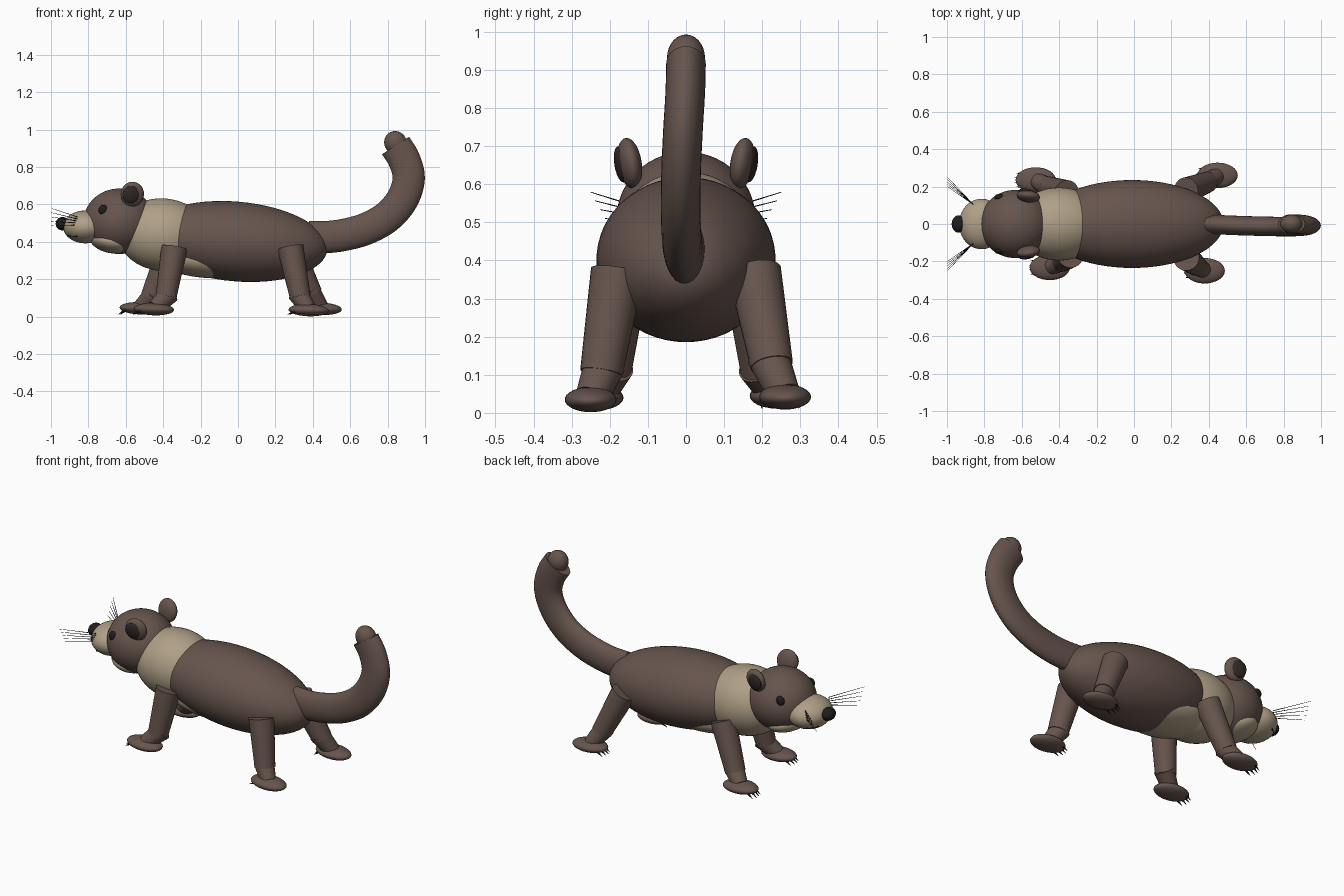
import bpy
from math import radians, sin, cos, pi
from mathutils import Vector

if "Cube" in bpy.data.objects:
    bpy.data.objects.remove(bpy.data.objects["Cube"])


def mat(name, rgb):
    m = bpy.data.materials.new(name)
    m.diffuse_color = (*rgb, 1)
    m.use_nodes = True
    m.node_tree.nodes["Principled BSDF"].inputs["Base Color"].default_value = m.diffuse_color
    return m


BROWN = mat("brown_fur", (0.135, 0.09, 0.075))
CREAM = mat("cream_fur", (0.43, 0.35, 0.24))
DARK = mat("dark", (0.015, 0.012, 0.011))
INNER = mat("inner_ear", (0.03, 0.022, 0.02))


def finish(name, material):
    ob = bpy.context.object
    ob.name = name
    ob.data.materials.append(material)
    bpy.ops.object.shade_smooth_by_angle(angle=radians(40))
    return ob


def ball(name, loc, r, material, rot=(0, 0, 0), seg=40):
    bpy.ops.mesh.primitive_uv_sphere_add(segments=seg, ring_count=seg // 2, location=loc,
                                         rotation=[radians(a) for a in rot])
    bpy.context.object.scale = r
    return finish(name, material)


def limb(name, a, b, r1, r2, material, sides=28):
    a, b = Vector(a), Vector(b)
    d = b - a
    bpy.ops.mesh.primitive_cone_add(vertices=sides, radius1=r1, radius2=r2, depth=d.length,
                                    location=(a + b) / 2, rotation=d.to_track_quat('Z', 'Y').to_euler())
    return finish(name, material)


def loft(name, pts, ry, rz, material, sides=28):
    """Elliptical tube along a smooth path lying close to the xz plane."""
    pts = [Vector(p) for p in pts]
    pts = [pts[0] * 2 - pts[1]] + pts + [pts[-1] * 2 - pts[-2]]
    path = []
    for i in range(1, len(pts) - 2):
        p0, p1, p2, p3 = pts[i - 1:i + 3]
        for k in range(6):
            t = k / 6
            path.append(0.5 * (2 * p1 + (p2 - p0) * t + (2 * p0 - 5 * p1 + 4 * p2 - p3) * t * t
                               + (3 * p1 - p0 - 3 * p2 + p3) * t ** 3))
    path.append(pts[-2])
    n = len(path)
    verts, faces = [], []
    for i, p in enumerate(path):
        d = (path[min(i + 1, n - 1)] - path[max(i - 1, 0)]).normalized()
        up = Vector((-d.z, 0, d.x)).normalized()
        side = Vector((0, 1, 0))
        for k in range(sides):
            a = 2 * pi * k / sides
            verts.append(p + side * ry * cos(a) + up * rz * sin(a))
    for i in range(n - 1):
        for k in range(sides):
            j = (k + 1) % sides
            faces.append((i * sides + k, i * sides + j, (i + 1) * sides + j, (i + 1) * sides + k))
    faces.append(tuple(range(sides))[::-1])
    faces.append(tuple(range((n - 1) * sides, n * sides)))
    me = bpy.data.meshes.new(name)
    me.from_pydata(verts, [], faces)
    ob = bpy.data.objects.new(name, me)
    bpy.context.collection.objects.link(ob)
    bpy.ops.object.select_all(action='DESELECT')
    ob.select_set(True)
    bpy.context.view_layer.objects.active = ob
    return finish(name, material)


# Trunk: body, belly patch, cream collar
ball("body", (-0.01, 0, 0.402), (0.49, 0.235, 0.213), BROWN, (0, 5, 0), 64)
ball("belly_patch", (-0.2, 0, 0.305), (0.27, 0.168, 0.095), CREAM, (0, 7, 0), 48)
ball("collar", (-0.4, 0, 0.438), (0.245, 0.195, 0.194), CREAM, (0, 5, 0), 56)

# Head
ball("head", (-0.635, 0, 0.51), (0.19, 0.182, 0.175), BROWN, seg=56)
ball("chin", (-0.68, 0, 0.402), (0.115, 0.145, 0.062), CREAM, (0, 12, 0))
ball("muzzle", (-0.815, 0, 0.48), (0.12, 0.135, 0.088), CREAM)
ball("nose", (-0.938, 0, 0.497), (0.037, 0.046, 0.036), DARK, seg=24)

for s, side in ((-1, "right"), (1, "left")):
    ball(side + "_eye", (-0.72, s * 0.143, 0.57), (0.026, 0.018, 0.028), DARK, seg=20)
    # Ears lean outward and turn slightly forward
    ball(side + "_ear", (-0.565, s * 0.148, 0.655), (0.063, 0.031, 0.067), BROWN, (-s * 9, 0, -s * 8), 28)
    ball(side + "_inner_ear", (-0.573, s * 0.171, 0.652), (0.045, 0.016, 0.048), INNER, (-s * 9, 0, -s * 8), 24)
    # Mouth corner line
    limb(side + "_mouth", (-0.908, s * 0.05, 0.435), (-0.86, s * 0.098, 0.43), 0.005, 0.005, DARK, 8)
    # Whiskers
    for i in range(5):
        limb(f"{side}_whisker_{i}", (-0.86, s * 0.105, 0.49 + 0.011 * i),
             (-0.998, s * (0.20 + 0.0125 * i), 0.487 + 0.023 * i), 0.0022, 0.001, DARK, 6)

# Legs: hip, knee and foot centres for each walking leg
legs = {
    "front_right": ((-0.34, -0.165, 0.37), (-0.385, -0.2, 0.105), (-0.45, -0.232, 0.04)),
    "front_left": ((-0.36, 0.165, 0.37), (-0.465, 0.2, 0.105), (-0.525, 0.235, 0.045)),
    "back_right": ((0.28, -0.18, 0.37), (0.333, -0.222, 0.105), (0.378, -0.25, 0.035)),
    "back_left": ((0.28, 0.18, 0.37), (0.395, 0.225, 0.125), (0.447, 0.26, 0.042)),
}
for name, (hip, knee, foot) in legs.items():
    hip, knee, foot = Vector(hip), Vector(knee), Vector(foot)
    limb(name + "_upper_leg", hip, knee, 0.07, 0.056, BROWN)
    limb(name + "_lower_leg", knee + (knee - foot) * 0.3, foot.lerp(knee, 0.1), 0.055, 0.043, BROWN)
    ball(name + "_foot", foot, (0.108, 0.068, 0.033), BROWN, (0, 2, 0), 32)
    for i in range(4):
        y = (i - 1.5) * 0.024
        x = -0.085 + abs(y) * 0.4
        limb(f"{name}_claw_{i}", foot + Vector((x, y, -0.008)),
             Vector((foot.x + x - 0.032, foot.y + y, 0.012)), 0.007, 0.001, DARK, 8)

# Tail sweeps back and curls upward
loft("tail", [(0.38, 0, 0.425), (0.48, -0.005, 0.426), (0.58, -0.009, 0.44), (0.69, -0.012, 0.472),
              (0.8, -0.014, 0.535), (0.88, -0.013, 0.63), (0.913, -0.008, 0.74),
              (0.888, -0.002, 0.84), (0.842, 0, 0.915)], 0.052, 0.086, BROWN)
ball("tail_tip", (0.842, 0, 0.93), (0.06, 0.05, 0.063), BROWN, (0, -25, 0), 32)
